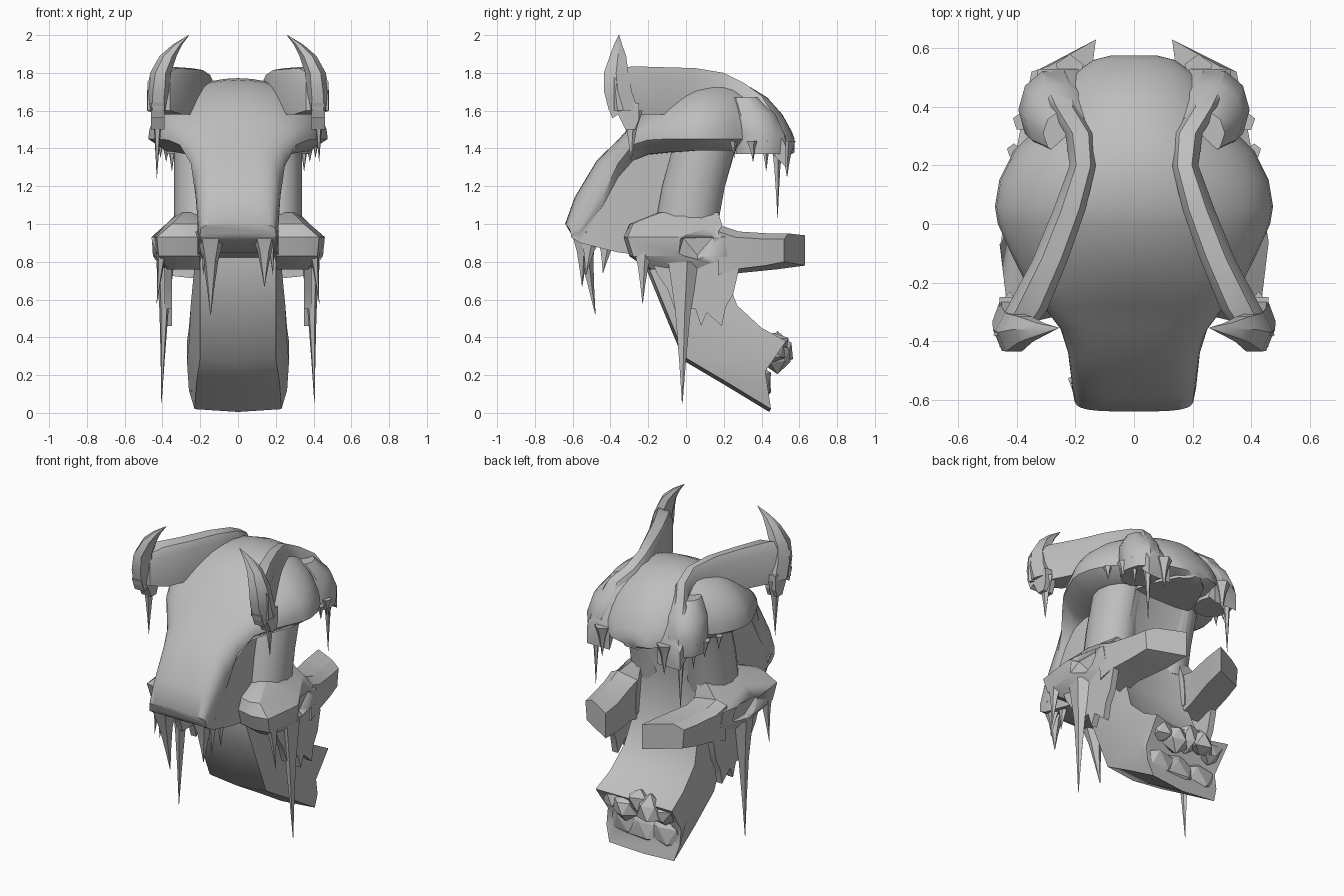
import bpy, bmesh, math, random
from mathutils import Vector

random.seed(4)
grey = bpy.data.materials.new("stone grey")
grey.diffuse_color = (0.52, 0.52, 0.52, 1)


def finish(name, bm, angle=35):
    bmesh.ops.recalc_face_normals(bm, faces=bm.faces)
    me = bpy.data.meshes.new(name)
    bm.to_mesh(me)
    bm.free()
    me.materials.append(grey)
    ob = bpy.data.objects.new(name, me)
    bpy.context.collection.objects.link(ob)
    bpy.ops.object.select_all(action='DESELECT')
    ob.select_set(True)
    bpy.context.view_layer.objects.active = ob
    bpy.ops.object.shade_smooth_by_angle(angle=math.radians(angle))
    return ob


def loft(name, rings, angle=35):
    """Skin closed rings of equal length and cap both ends."""
    bm = bmesh.new()
    vs = [[bm.verts.new(p) for p in r] for r in rings]
    n = len(rings[0])
    for a, b in zip(vs, vs[1:]):
        for i in range(n):
            bm.faces.new((a[i], a[(i + 1) % n], b[(i + 1) % n], b[i]))
    bm.faces.new(vs[0])
    bm.faces.new(vs[-1])
    return finish(name, bm, angle)


def ovals(s, table, n):
    """Level oval rings from rows of (x, y, z, rx, ry), mirrored by s."""
    return [[(s * (x + rx * math.cos(math.tau * i / n)), y + ry * math.sin(math.tau * i / n), z)
             for i in range(n)] for x, y, z, rx, ry in table]


def plate(name, s, outline, x0, x1):
    """Side curtain: (y, z) outline given thickness along x."""
    return loft(name, [[(s * x, y, z) for y, z in outline] for x in (x0, x1)], 20)


def drip(name, base, tip, rx, ry):
    """Five-sided icicle hanging from base to tip."""
    b, t = Vector(base), Vector(tip)
    rings = []
    for f, k in ((0, 1), (0.35, 0.5), (0.7, 0.22), (1, 0.02)):
        c = b.lerp(t, f)
        rings.append([(c.x + rx * k * math.cos(a), c.y + ry * k * math.sin(a), c.z)
                      for a in [math.tau * i / 5 + 0.3 for i in range(5)]])
    return loft(name, rings, 40)


def rock(name, c, r, jitter=0.3):
    bm = bmesh.new()
    bmesh.ops.create_icosphere(bm, subdivisions=1, radius=1)
    for v in bm.verts:
        k = 1 + random.uniform(-jitter, jitter)
        v.co = Vector([c[i] + v.co[i] * r[i] * k for i in range(3)])
    return finish(name, bm, 5)


# Long face flowing up into the broad skull cap, lofted front to back
# (y, cap half width, top z, rim z, body half width, underside z, bottom z, roundness)
skull = [(-0.61, 0.20, 1.00, 0.95, 0.200, 0.94, 0.93, 0.5),
         (-0.56, 0.21, 1.14, 0.98, 0.210, 0.95, 0.90, 0.5),
         (-0.44, 0.225, 1.34, 1.15, 0.215, 1.10, 0.87, 0.55),
         (-0.36, 0.25, 1.445, 1.32, 0.215, 1.25, 0.85, 0.7),
         (-0.28, 0.31, 1.535, 1.42, 0.215, 1.34, 0.84, 0.85),
         (-0.20, 0.37, 1.62, 1.445, 0.21, 1.37, 0.82, 1),
         (-0.10, 0.42, 1.695, 1.45, 0.20, 1.38, 0.80, 1),
         (0.00, 0.465, 1.745, 1.45, 0.20, 1.385, 0.80, 1),
         (0.06, 0.475, 1.763, 1.45, 0.20, 1.39, 1.05, 1),
         (0.15, 0.46, 1.772, 1.45, 0.20, 1.39, 1.37, 1),
         (0.25, 0.41, 1.76, 1.45, 0.20, 1.39, 1.37, 1),
         (0.34, 0.32, 1.725, 1.45, 0.18, 1.39, 1.37, 1),
         (0.43, 0.27, 1.67, 1.44, 0.14, 1.39, 1.37, 1),
         (0.51, 0.21, 1.58, 1.42, 0.10, 1.39, 1.37, 1),
         (0.56, 0.14, 1.49, 1.40, 0.04, 1.385, 1.37, 1),
         (0.575, 0.08, 1.45, 1.40, 0.02, 1.39, 1.38, 1)]
rings = []
for y, w, zt, za, wb, zl, zb, p in skull:
    wl = max(wb + 0.002, w - 0.09)
    ring = [(-wl, y, zl), (-wb, y, zl - 0.003), (-wb, y, zb), (0, y, zb), (wb, y, zb),
            (wb, y, zl - 0.003), (wl, y, zl)]
    for i in range(21):
        c, s = math.cos(math.pi * i / 20), math.sin(math.pi * i / 20)
        bow = -0.03 * s if y < -0.4 else 0
        ring.append((w * math.copysign(abs(c) ** p, c), y + bow,
                     za + (zt - za) * max(s, 0) ** p))
    rings.append(ring)
loft("skull", rings, 45)

# Neck running down into the jaw: (front y, front z, back y, back z, front w, back w)
neck = [(-0.12, 1.42, 0.27, 1.42, 0.19, 0.2), (-0.17, 1.05, 0.16, 1.04, 0.19, 0.2),
        (-0.21, 0.80, 0.20, 0.76, 0.2, 0.23), (-0.12, 0.58, 0.27, 0.57, 0.2, 0.25),
        (0.0, 0.29, 0.40, 0.45, 0.2, 0.26), (0.22, 0.16, 0.53, 0.38, 0.22, 0.27),
        (0.45, 0.02, 0.42, 0.22, 0.23, 0.26)]
rings = []
for fy, fz, by, bz, fw, bw in neck:
    my, mz = (fy + by) / 2, (fz + bz) / 2
    rings.append([(-fw, fy, fz), (0, fy - 0.01, fz - 0.015), (fw, fy, fz), (bw, my, mz),
                  (bw, by, bz), (bw * 0.55, by - 0.02, bz - 0.01),
                  (-bw * 0.55, by - 0.02, bz - 0.01), (-bw, by, bz), (-bw, my, mz)])
loft("neck_and_jaw", rings, 50)

# Broken stone at the end of the jaw
for i in range(5):
    x = -0.18 + 0.09 * i
    rock("jaw_rubble", (x, 0.46 + 0.025 * (i % 2), 0.31 + 0.02 * (i % 3)), (0.08, 0.08, 0.085))
for x in (-0.14, 0, 0.14):
    rock("chin_rubble", (x, 0.41, 0.16), (0.12, 0.04, 0.1), 0.2)

# Drips under the muzzle
for x, w, y, tip in ((-0.145, 0.085, -0.48, 0.52), (0.14, 0.08, -0.55, 0.67)):
    drip("muzzle_drip", (x, -0.55, 0.96), (x, y, tip), w, 0.07)
for s in (-1, 1):
    for y, tip in ((-0.53, 0.73), (-0.44, 0.74)):
        drip("muzzle_edge_drip", (s * 0.175, y + 0.02, 0.92), (s * 0.185, y, tip), 0.028, 0.06)

for s in (-1, 1):
    # Pillar between brow and cheek shelf, leaning back
    loft("pillar", ovals(s, ((0.2, 0, 0.98, 0.14, 0.17), (0.2, 0.04, 1.2, 0.14, 0.17),
                             (0.2, 0.1, 1.42, 0.14, 0.17)), 14), 40)

    # Cheek shelf: (z, inner x, outer x, front y, back y)
    rings = []
    for z, xi, xo, yf, yb in ((1.06, 0.2, 0.32, -0.15, 0.17), (1.0, 0.2, 0.38, -0.3, 0.19),
                              (0.93, 0.2, 0.46, -0.33, 0.21), (0.83, 0.2, 0.45, -0.3, 0.22),
                              (0.76, 0.2, 0.40, -0.2, 0.22)):
        m = (yf + yb) / 2
        rings.append([(s * xi, yf + 0.03, z), (s * (xi + xo) / 2, yf, z),
                      (s * (xo - 0.03), yf + 0.02, z), (s * xo, m, z),
                      (s * (xo - 0.05), yb, z), (s * xi, yb, z)])
    shelf = loft("cheek_shelf", rings, 30)

    # Broken pit in the side of the shelf
    pit = rock("pit_cutter", (s * 0.47, 0.06, 0.88), (0.09, 0.14, 0.1), 0.2)
    pit.hide_render = True
    pit.hide_viewport = True
    cut = shelf.modifiers.new("pit", 'BOOLEAN')
    cut.operation = 'DIFFERENCE'
    cut.object = pit

    # Arm reaching back from the shelf, broken at the end
    rings = []
    for yi, yo, xi, xo, zb, zt in ((0.15, 0.17, 0.21, 0.40, 0.71, 0.99),
                                   (0.28, 0.26, 0.2, 0.39, 0.74, 0.96),
                                   (0.48, 0.42, 0.15, 0.36, 0.76, 0.95),
                                   (0.63, 0.52, 0.13, 0.34, 0.78, 0.95)):
        rings.append([(s * xi, yi, zb), (s * xo, yo, zb + 0.02), (s * (xo + 0.01), yo, zt - 0.03),
                      (s * (xo - 0.05), yo + 0.02, zt), (s * xi, yi, zt - 0.01)])
    loft("arm", rings, 30)

    # Dripping curtain under the shelf
    plate("cheek_curtain", s,
          [(-0.18, 0.8), (-0.15, 0.73), (-0.1, 0.66), (-0.06, 0.55), (0.05, 0.55), (0.08, 0.46),
           (0.11, 0.53), (0.19, 0.46), (0.21, 0.56), (0.25, 0.63), (0.28, 0.76), (0.2, 0.8)],
          0.35, 0.39)
    drip("long_drip", (s * 0.385, -0.02, 0.8), (s * 0.405, -0.02, 0.05), 0.05, 0.09)
    drip("cheek_drip", (s * 0.40, -0.23, 0.88), (s * 0.43, -0.23, 0.58), 0.035, 0.06)

    # Horn ridge over the brow: (x, y, half width, top z, bottom z)
    rings = []
    for x, y, w, zt, zb in ((0.42, -0.38, 0.06, 1.80, 1.60), (0.365, -0.29, 0.07, 1.835, 1.58),
                            (0.285, -0.12, 0.06, 1.83, 1.58), (0.22, 0.05, 0.055, 1.825, 1.6),
                            (0.175, 0.2, 0.045, 1.80, 1.6), (0.185, 0.31, 0.05, 1.745, 1.5),
                            (0.24, 0.40, 0.05, 1.68, 1.42), (0.26, 0.47, 0.075, 1.57, 1.36),
                            (0.25, 0.53, 0.08, 1.46, 1.30)):
        rings.append([(s * (x - w), y, zb), (s * (x - w), y, zt - 0.05), (s * (x - w * 0.6), y, zt - 0.01),
                      (s * (x + w * 0.5), y, zt), (s * (x + w), y, zt - 0.05), (s * (x + w), y, zb)])
    loft("horn_ridge", rings, 35)

    # Horn curling up and inward
    loft("horn", ovals(s, ((0.425, -0.33, 1.60, 0.058, 0.09), (0.42, -0.36, 1.70, 0.062, 0.085),
                           (0.41, -0.37, 1.80, 0.055, 0.075), (0.37, -0.36, 1.89, 0.045, 0.05),
                           (0.32, -0.36, 1.95, 0.025, 0.025), (0.26, -0.355, 2.0, 0.002, 0.002)),
                       6), 35)

    # Curtain and drip below the horn
    plate("horn_curtain", s,
          [(-0.42, 1.64), (-0.39, 1.56), (-0.36, 1.58), (-0.32, 1.5), (-0.27, 1.5),
           (-0.25, 1.55), (-0.25, 1.64)], 0.39, 0.46)
    drip("horn_drip", (s * 0.425, -0.29, 1.6), (s * 0.43, -0.29, 1.33 if s > 0 else 1.24),
         0.035, 0.06)

    # Rear lobe of the cap with its drips
    loft("rear_lobe", ovals(s, ((0.28, 0.39, 1.37, 0.11, 0.13), (0.275, 0.39, 1.47, 0.12, 0.14),
                                (0.26, 0.36, 1.58, 0.115, 0.12), (0.23, 0.31, 1.67, 0.08, 0.08)),
                            10), 35)
    for x, y, tip, r in ((0.30, 0.48, 1.03, 0.035), (0.35, 0.42, 1.28, 0.035),
                         (0.38, 0.35, 1.33, 0.035), (0.41, 0.25, 1.35, 0.025),
                         (0.22, 0.53, 1.25, 0.05)):
        drip("cap_drip", (x * s, y, 1.44), (x * s, y + 0.005, tip), r, r)
